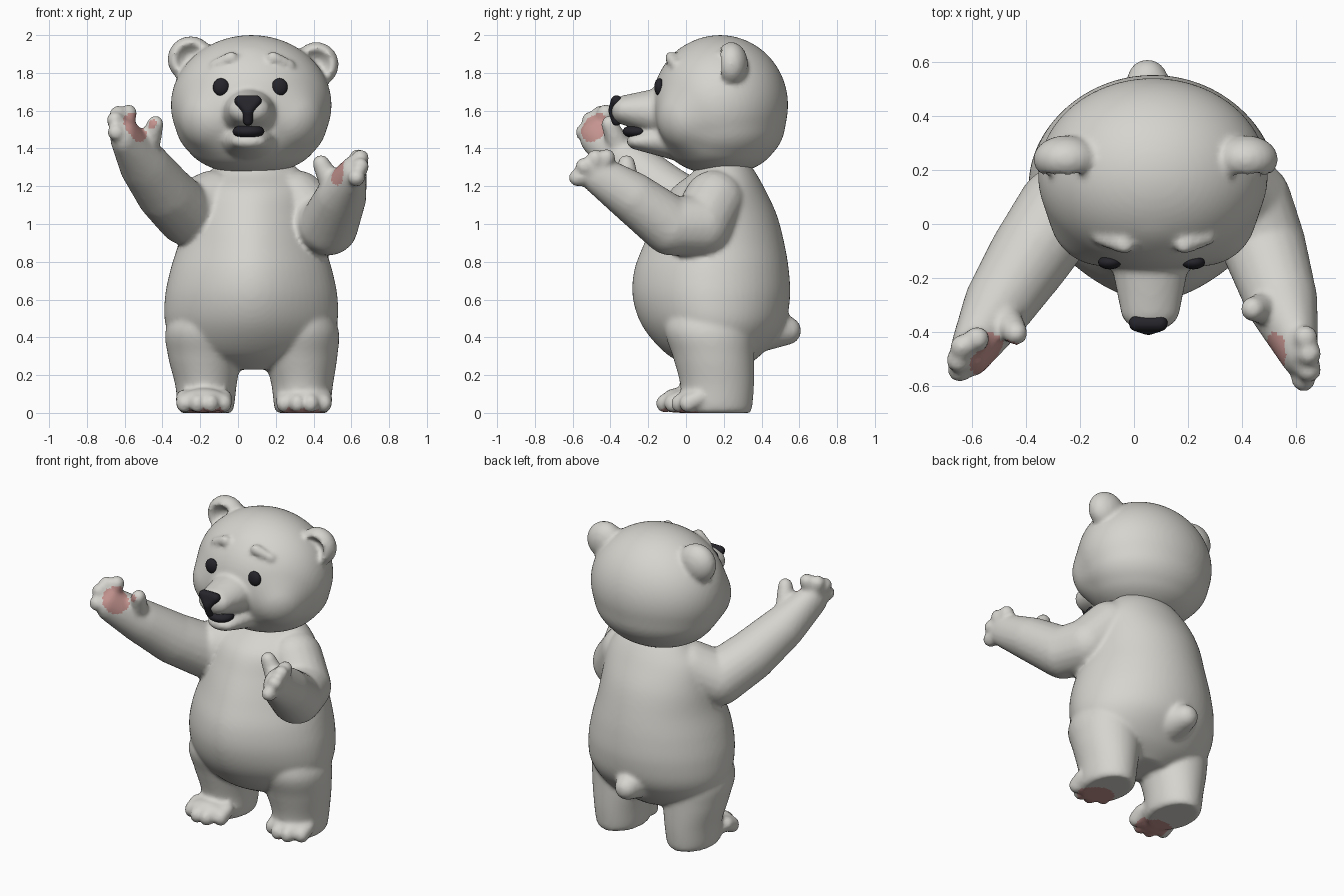
import bpy, bmesh, math
from mathutils import Vector

cube = bpy.data.objects.get("Cube")
if cube:
    bpy.data.objects.remove(cube, do_unlink=True)


def material(name, rgb, rough=0.7):
    m = bpy.data.materials.new(name)
    m.use_nodes = True
    color = (*rgb, 1.0)
    m.diffuse_color = color
    bsdf = m.node_tree.nodes["Principled BSDF"]
    bsdf.inputs["Base Color"].default_value = color
    bsdf.inputs["Roughness"].default_value = rough
    return m


FUR = material("pale fur", (0.67, 0.66, 0.62))
PINK = material("pad pink", (0.56, 0.30, 0.28))
BLACK = material("soft black", (0.018, 0.018, 0.024), 0.5)


def ball_points(level):
    tmp = bmesh.new()
    bmesh.ops.create_icosphere(tmp, subdivisions=level, radius=1)
    points = [v.co.copy() for v in tmp.verts]
    tmp.free()
    return points


# Unit sphere directions shared by all rounded volumes
BALL, FINE = ball_points(3), ball_points(5)


def hull(bm, *balls, points=BALL):
    """Convex hull around balls given as (centre, radius or radii)."""
    verts = []
    for c, r in balls:
        r = r if isinstance(r, tuple) else (r, r, r)
        verts += [bm.verts.new([c[i] + d[i] * r[i] for i in range(3)]) for d in points]
    bmesh.ops.convex_hull(bm, input=verts)
    bmesh.ops.delete(bm, geom=[v for v in verts if v.is_valid and not v.link_faces],
                     context='VERTS')


def limb(bm, balls):
    for a, b in zip(balls, balls[1:]):
        hull(bm, a, b)


def smooth_rings(rings, steps=5):
    """Catmull-Rom interpolation between profile rings."""
    padded = [rings[0]] + rings + [rings[-1]]
    out = []
    for a, b, c, d in zip(padded, padded[1:], padded[2:], padded[3:]):
        for s in range(steps):
            t = s / steps
            out.append([0.5 * (2 * q + (r - p) * t + (2 * p - 5 * q + 4 * r - w) * t * t
                               + (3 * q - p - 3 * r + w) * t ** 3)
                        for p, q, r, w in zip(a, b, c, d)])
    return out + [rings[-1]]


def loft(bm, rings, taper=0.0, n=64):
    """Smooth stack of elliptical rings (z, x, y, rx, ry), narrower at the front by taper."""
    loops = []
    for z, x, y, rx, ry in smooth_rings(rings):
        loop = []
        for k in range(n):
            c, s = math.cos(2 * math.pi * k / n), math.sin(2 * math.pi * k / n)
            width = rx * (1 - taper * max(0, -s) ** 2)
            loop.append(bm.verts.new((x + width * c, y + ry * s, z)))
        loops.append(loop)
    bm.faces.new(loops[0][::-1])
    bm.faces.new(loops[-1])
    for lo, hi in zip(loops, loops[1:]):
        for k in range(n):
            j = (k + 1) % n
            bm.faces.new((lo[k], lo[j], hi[j], hi[k]))


def dished_ear(bm, c, r):
    made = bmesh.ops.create_icosphere(bm, subdivisions=4, radius=1)["verts"]
    for v in made:
        d2 = v.co.x ** 2 + v.co.z ** 2
        if v.co.y < 0 and d2 < 0.5:
            v.co.y = -0.71 + 1.4 * (0.5 - d2)
        v.co = Vector([c[i] + v.co[i] * r[i] for i in range(3)])


def finish(name, bm, mats, voxel=None, relax=4):
    mesh = bpy.data.meshes.new(name)
    bm.to_mesh(mesh)
    bm.free()
    for m in mats:
        mesh.materials.append(m)
    ob = bpy.data.objects.new(name, mesh)
    bpy.context.collection.objects.link(ob)
    bpy.ops.object.select_all(action='DESELECT')
    ob.select_set(True)
    bpy.context.view_layer.objects.active = ob
    if voxel:
        rm = ob.modifiers.new("fuse", 'REMESH')
        rm.mode = 'VOXEL'
        rm.voxel_size = voxel
        sm = ob.modifiers.new("relax", 'SMOOTH')
        sm.factor = 0.5
        sm.iterations = relax
        for mod in ("fuse", "relax"):
            bpy.ops.object.modifier_apply(modifier=mod)
    for p in ob.data.polygons:
        p.use_smooth = True
    return ob


# Torso
bm = bmesh.new()
loft(bm, [(0.23, 0.08, 0.17, 0.15, 0.12), (0.31, 0.07, 0.15, 0.37, 0.25),
          (0.45, 0.07, 0.145, 0.45, 0.37), (0.60, 0.07, 0.135, 0.458, 0.415),
          (0.75, 0.07, 0.135, 0.43, 0.41), (0.90, 0.07, 0.15, 0.385, 0.37),
          (1.05, 0.07, 0.165, 0.355, 0.315), (1.18, 0.08, 0.17, 0.325, 0.25),
          (1.27, 0.09, 0.20, 0.25, 0.17), (1.34, 0.09, 0.20, 0.17, 0.12)], taper=0.25)

# Tail
hull(bm, ((0.06, 0.42, 0.45), 0.12), ((0.05, 0.535, 0.435), 0.075))

# Legs, feet and toes
FEET = [(-0.17, -0.03, -1), (0.34, 0.05, 1)]
for x, dy, side in FEET:
    loft(bm, [(0.0, x, 0.16, 0.13, 0.178), (0.03, x, 0.16, 0.148, 0.19),
              (0.15, x, 0.165, 0.163, 0.195), (0.3, x - 0.007, 0.145, 0.193, 0.215),
              (0.45, x - 0.01, 0.12, 0.2, 0.235),
              (0.62, x - side * 0.04, 0.12, 0.14, 0.2)])
    hull(bm, ((x, 0.10, 0.07), (0.14, 0.1, 0.07)),
         ((x + side * 0.01, dy - 0.03, 0.065), (0.13, 0.07, 0.065)))
    for k in range(4):
        t = (k - 1.5) / 1.5
        tip = (x + side * 0.01 + t * 0.105, dy - 0.09 + 0.05 * t * t, 0.05)
        hull(bm, (tip, (0.043, 0.045, 0.05)),
             ((tip[0], tip[1] + 0.06, 0.08), 0.045))

# Raised right arm
limb(bm, [((-0.13, 0.14, 1.12), 0.165), ((-0.27, 0.05, 1.05), 0.165),
          ((-0.385, -0.12, 1.165), 0.155), ((-0.495, -0.29, 1.31), 0.133),
          ((-0.60, -0.46, 1.46), (0.077, 0.105, 0.105))])
# Lower left arm
limb(bm, [((0.31, 0.15, 1.12), 0.165), ((0.42, 0.08, 0.99), 0.165),
          ((0.48, -0.08, 0.99), 0.157), ((0.545, -0.28, 1.14), 0.135),
          ((0.608, -0.46, 1.26), (0.073, 0.105, 0.1))])

# Fingers and thumbs
HANDS = [((-0.61, -0.46, 1.48), [(-0.58, -0.425, 1.588), (-0.635, -0.455, 1.58),
                                 (-0.65, -0.505, 1.55), (-0.645, -0.54, 1.485)]),
         ((0.62, -0.47, 1.26), [(0.635, -0.42, 1.352), (0.648, -0.48, 1.348),
                                (0.648, -0.54, 1.305), (0.628, -0.575, 1.245)])]
for palm, tips in HANDS:
    for tip in tips:
        hull(bm, (palm, 0.05), (tip, 0.046))
hull(bm, ((-0.48, -0.35, 1.40), 0.065), ((-0.437, -0.405, 1.53), 0.044))
hull(bm, ((0.50, -0.31, 1.20), 0.065), ((0.44, -0.315, 1.32), 0.046))

body = finish("body", bm, [FUR, PINK], 0.014, 5)

# Pink pads chosen by position and facing
PADS = [(Vector((-0.545, -0.485, 1.51)), 0.083, Vector((0.95, -0.1, 0.25))),
        (Vector((0.55, -0.46, 1.265)), 0.07, Vector((-0.95, -0.1, 0.25))),
        (Vector((-0.455, -0.44, 1.53)), 0.024, Vector((-0.7, -0.6, 0.2)))]
PADS += [(Vector((x, dy, 0.0)), 0.11, Vector((0, 0, -1))) for x, dy, side in FEET]
for p in body.data.polygons:
    for c, r, facing in PADS:
        if (p.center - c).length < r and p.normal.dot(facing) > 0.3:
            p.material_index = 1

# Head: skull, forehead, jowls and full cheeks in one rounded volume
bm = bmesh.new()
hull(bm, ((0.07, 0.18, 1.63), (0.425, 0.36, 0.37)),
     ((0.07, 0.19, 1.53), (0.40, 0.335, 0.26)),
     ((0.07, 0.12, 1.72), (0.30, 0.26, 0.26)),
     ((0.07, 0.18, 1.455), (0.355, 0.305, 0.195)),
     ((-0.115, 0.045, 1.57), 0.2), ((0.255, 0.045, 1.57), 0.2), points=FINE)

# Muzzle and open lower jaw
hull(bm, ((0.06, -0.12, 1.59), (0.15, 0.10, 0.135)),
     ((0.06, -0.32, 1.603), (0.11, 0.077, 0.079)))
hull(bm, ((0.06, -0.02, 1.45), (0.17, 0.13, 0.12)),
     ((0.06, -0.25, 1.437), (0.095, 0.065, 0.045)))

# Brows
for s in (-1, 1):
    hull(bm, ((0.075 + s * 0.20, -0.05, 1.84), 0.028),
         ((0.075 + s * 0.11, -0.078, 1.88), 0.034))

# Ears
dished_ear(bm, (-0.25, 0.24, 1.872), (0.123, 0.088, 0.122))
dished_ear(bm, (0.415, 0.24, 1.845), (0.118, 0.088, 0.118))
finish("head", bm, [FUR], 0.014, 4)

# Nose with its stem
bm = bmesh.new()
hull(bm, ((0.01, -0.368, 1.652), 0.03), ((0.096, -0.368, 1.652), 0.03),
     ((0.053, -0.382, 1.6), 0.03))
hull(bm, ((0.053, -0.38, 1.6), 0.032), ((0.053, -0.368, 1.545), 0.026))
finish("nose", bm, [BLACK], 0.007, 3)

# Mouth interior
bm = bmesh.new()
hull(bm, ((0.055, -0.258, 1.49), (0.085, 0.078, 0.038)))
finish("mouth", bm, [BLACK])

# Eyes
for s, name in ((-1, "right_eye"), (1, "left_eye")):
    bm = bmesh.new()
    hull(bm, ((0.065 + s * 0.155, -0.142, 1.725), (0.043, 0.026, 0.047)))
    finish(name, bm, [BLACK])
